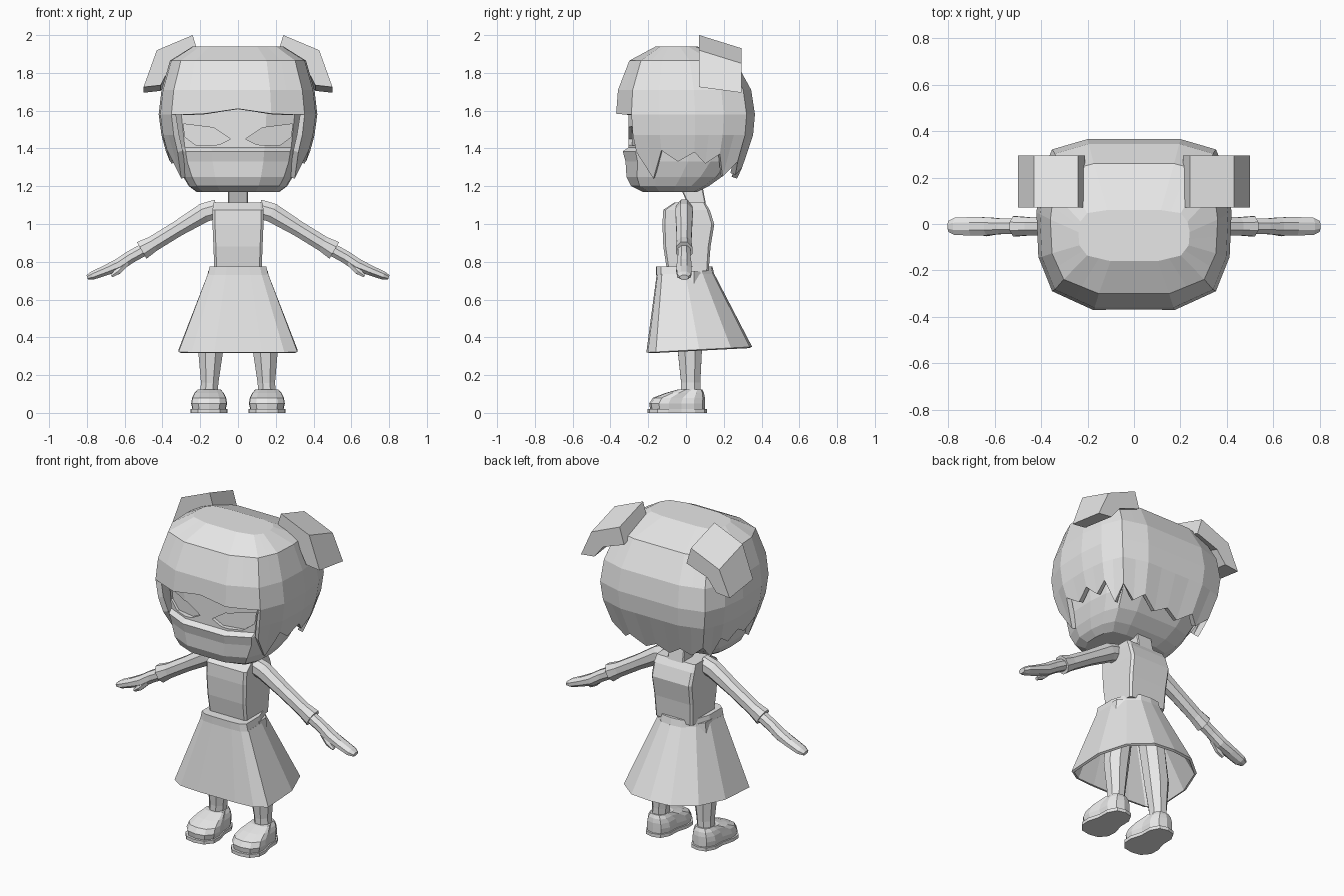
import bpy, bmesh, math
from mathutils import Vector

cube = bpy.data.objects.get("Cube")
if cube:
    bpy.data.objects.remove(cube)

grey = bpy.data.materials.new("light grey")
grey.use_nodes = True
grey.diffuse_color = (0.8, 0.8, 0.8, 1)
grey.node_tree.nodes["Principled BSDF"].inputs["Base Color"].default_value = (0.8, 0.8, 0.8, 1)


def finish(name, bm, mirror=False, thickness=0, recalc=True):
    if recalc:
        bmesh.ops.recalc_face_normals(bm, faces=bm.faces)
    mesh = bpy.data.meshes.new(name)
    bm.to_mesh(mesh)
    bm.free()
    mesh.materials.append(grey)
    ob = bpy.data.objects.new(name, mesh)
    bpy.context.scene.collection.objects.link(ob)
    if thickness:
        mod = ob.modifiers.new("thickness", 'SOLIDIFY')
        mod.thickness, mod.offset = thickness, -1
    if mirror:
        mod = ob.modifiers.new("mirror", 'MIRROR')
        mod.use_mirror_merge = False
    return ob


def full(half):
    """Close a half outline (front centre to back centre) across x."""
    return half + [(-u, v) for u, v in reversed(half[1:-1])]


def ring(half, z, hx, yf, yb, cx=0, tilt=0):
    mid, hy = (yf + yb) / 2, (yb - yf) / 2
    return [Vector((cx + u * hx, mid + v * hy, z + tilt * v)) for u, v in full(half)]


def loft(name, rings, caps=True, **kw):
    bm = bmesh.new()
    rows = [[bm.verts.new(p) for p in r] for r in rings]
    n = len(rows[0])
    for a, b in zip(rows, rows[1:]):
        for i in range(n):
            j = (i + 1) % n
            bm.faces.new((a[i], a[j], b[j], b[i]))
    if caps:
        bm.faces.new(rows[0][::-1])
        bm.faces.new(rows[-1])
    return finish(name, bm, recalc=caps, **kw)


def tube(name, path, sides=8, mirror=True):
    """Sections (x, y, z, radius across, radius in y) along a bent limb."""
    pts = [Vector(p[:3]) for p in path]
    rings = []
    for i, p in enumerate(path):
        d = (pts[min(i + 1, len(pts) - 1)] - pts[max(i - 1, 0)]).normalized()
        across = d.cross(Vector((0, 1, 0))).normalized()
        depth = across.cross(d).normalized()
        angles = [(k + 0.5) * math.tau / sides for k in range(sides)]
        rings.append([pts[i] + across * p[3] * math.cos(a) + depth * p[4] * math.sin(a)
                      for a in angles])
    return loft(name, rings, mirror=mirror)


def prism(name, front, back, mirror=False):
    return loft(name, [front, back], mirror=mirror)


# Outlines seen from above
HEAD = [(0, -1), (.42, -1), (.84, -.78), (.98, -.38), (1, .14), (.96, .55), (.84, .88), (.48, 1), (0, 1)]
BOX = [(0, -1), (.9, -1), (1, -.9), (1, .9), (.9, 1), (0, 1)]
SKIRT = [(0, -1), (.4, -1), (.78, -.97), (1, -.82), (1, 0), (.8, .6), (.42, .95), (0, 1)]
SHOE = [(0, -1), (.6, -.93), (.97, -.65), (1, -.3), (.8, .15), (.78, .6), (.5, .92), (0, 1)]

# Head with covered lower face
head = loft("head", [ring(HEAD, *r) for r in [
    (1.17, .22, -.23, .06), (1.2, .26, -.29, .12), (1.25, .29, -.315, .19), (1.33, .32, -.32, .26),
    (1.385, .33, -.335, .28), (1.405, .335, -.305, .29), (1.6, .36, -.305, .31), (1.75, .34, -.28, .28)]])

# Recessed eyes cut into the face
EYE = [(.04, 1.45), (.13, 1.51), (.29, 1.53), (.28, 1.46), (.22, 1.415), (.1, 1.42)]
for side in (1, -1):
    inner = [Vector((side * x, -.285 + max(0, x - .14) * .42, z)) for x, z in EYE]
    outer = [Vector((p.x, -.5, p.z)) for p in inner]
    cutter = prism("eye_cutter", outer, inner)
    cutter.hide_render = True
    mod = head.modifiers.new("eye", 'BOOLEAN')
    mod.operation, mod.solver, mod.object = 'DIFFERENCE', 'EXACT', cutter
    bpy.context.view_layer.objects.active = head
    bpy.ops.object.modifier_apply(modifier="eye")
    bpy.data.objects.remove(cutter)

# Hair shell: fringe in front, jagged locks at sides and back
LEVELS = [(1.94, .24, -.16, .06), (1.865, .36, -.30, .26), (1.71, .405, -.36, .345), (1.58, .42, -.37, .365),
          (1.47, .405, -.36, .355), (1.36, .375, -.33, .325), (1.24, .33, -.29, .27)]
TIPS = [1.38, 1.24, 1.39, 1.33, 1.38, 1.32, 1.37, 1.25, 1.33, 1.26, 1.3, 1.24, 1.28]


def hair_point(uv, z):
    for a, b in zip(LEVELS, LEVELS[1:]):
        if z >= b[0] - 1e-6:
            t = (a[0] - z) / (a[0] - b[0])
            hx, yf, yb = (a[k] + (b[k] - a[k]) * t for k in (1, 2, 3))
            return ((uv[0] * hx), (yf + yb) / 2 + uv[1] * (yb - yf) / 2, z)


fine = []
for a, b in zip(HEAD, HEAD[1:]):
    fine += [a, ((a[0] + b[0]) / 2, (a[1] + b[1]) / 2)]
fine.append(HEAD[-1])
last = len(fine) - 1
outline = full(fine)
bm = bmesh.new()
columns = []
for i, uv in enumerate(outline):
    k = min(i, len(outline) - i)
    zs = [lv[0] for lv in LEVELS[:4]]
    zs[3] += max(0, .03 - .013 * k)
    if k >= 4:
        zs += [LEVELS[4][0], TIPS[k - 4]]
    columns.append([bm.verts.new(hair_point(uv, z)) for z in zs])
for i, a in enumerate(columns):
    b = columns[(i + 1) % len(columns)]
    for r in range(min(len(a), len(b)) - 1):
        bm.faces.new((a[r], a[r + 1], b[r + 1], b[r]))
bm.faces.new([c[0] for c in columns])
finish("hair", bm, thickness=.03, recalc=False)

# Bent hair tufts on the upper corners
TUFT = [(.24, 2.0, .07), (.43, 1.92, .07), (.5, 1.725, .03), (.41, 1.735, .03), (.35, 1.85, .07), (.21, 1.9, .07)]
bm = bmesh.new()
near, far = ([bm.verts.new((x, y, z - drop * s)) for x, z, drop in TUFT] for y, s in ((.07, 0), (.295, 1)))
for i in range(6):
    j = (i + 1) % 6
    bm.faces.new((near[i], near[j], far[j], far[i]))
for loop in (near, far):
    bm.faces.new((loop[0], loop[1], loop[4], loop[5]))
    bm.faces.new((loop[1], loop[2], loop[3], loop[4]))
finish("hair_tufts", bm, mirror=True)

# Neck and torso
loft("neck", [ring(BOX, 1.08, .055, .02, .11), ring(BOX, 1.24, .05, -.05, .08)])
loft("torso", [ring(BOX, *r) for r in [
    (.75, .125, -.1, .12), (.88, .13, -.12, .13), (1.0, .135, -.125, .15),
    (1.075, .135, -.12, .125), (1.115, .13, -.06, .1)]])

# Skirt and waistband
loft("skirt", [ring(SKIRT, .335, .315, -.21, .35, tilt=.015), ring(SKIRT, .735, .16, -.155, .15)],
     caps=False, thickness=.015)
loft("waistband", [ring(SKIRT, .73, .16, -.16, .15), ring(SKIRT, .775, .15, -.16, .14)])

# Legs
tube("legs", [(.155, .025, .08, .05, .055), (.15, .025, .16, .05, .055),
              (.145, .02, .34, .073, .07), (.09, .01, .74, .075, .085)])

# Shoes and soles
loft("shoes", [ring(SHOE, *r, cx=.153) for r in [
    (.018, .088, -.19, .1), (.05, .095, -.195, .1), (.08, .09, -.175, .1),
    (.105, .078, -.11, .095), (.125, .06, -.04, .085)]], mirror=True)
loft("soles", [ring(SHOE, z, .098, -.205, .11, cx=.153) for z in (0, .02)], mirror=True)

# Arms: sleeve, forearm and mitten hand, thumb
tube("sleeves", [(.11, -.01, 1.08, .055, .045), (.18, -.01, 1.06, .055, .05), (.32, -.01, .975, .045, .045),
                 (.45, -.01, .895, .045, .042), (.51, -.01, .86, .055, .047)])
tube("hands", [(.47, -.01, .88, .036, .036), (.57, -.01, .825, .036, .036), (.63, -.01, .785, .036, .042),
               (.7, -.01, .755, .029, .043), (.77, -.01, .727, .024, .04), (.798, -.01, .717, .014, .025)])
tube("thumbs", [(.59, -.025, .795, .02, .02), (.635, -.035, .75, .019, .018), (.67, -.035, .725, .01, .012)], sides=6)
